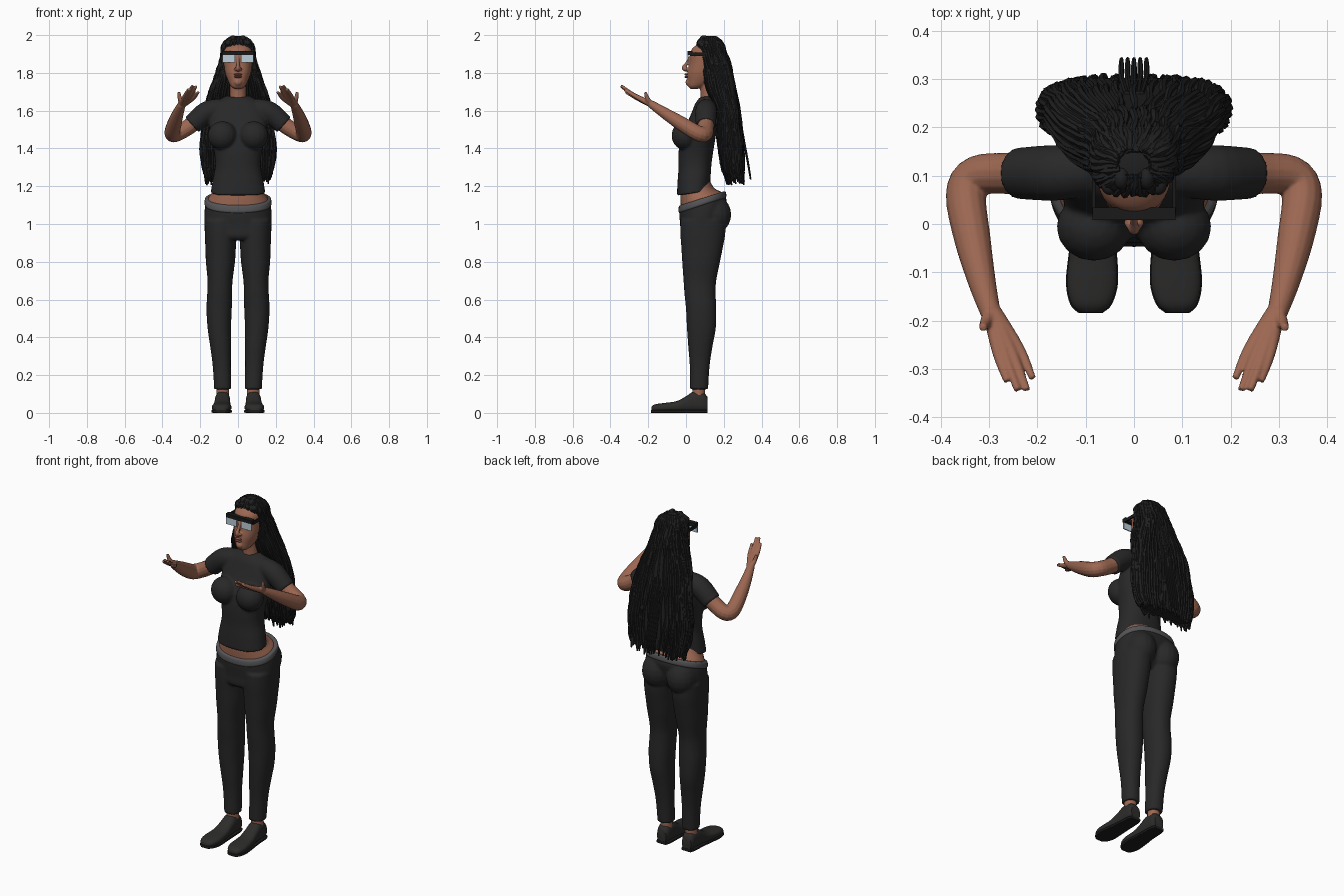
import bpy, bmesh, math, random
from mathutils import Vector

random.seed(4)
if "Cube" in bpy.data.objects:
    bpy.data.objects.remove(bpy.data.objects["Cube"])


def material(name, r, g, b):
    m = bpy.data.materials.new(name)
    m.use_nodes = True
    m.diffuse_color = (r, g, b, 1)
    m.node_tree.nodes["Principled BSDF"].inputs["Base Color"].default_value = (r, g, b, 1)
    return m


SKIN = material("skin brown", .33, .135, .083)
CLOTH = material("charcoal cloth", .021, .021, .021)
HAIR = material("black hair", .014, .014, .014)
BAND = material("grey waistband", .09, .09, .095)
SHOE = material("shoe charcoal", .026, .025, .024)
SOLE = material("sole black", .012, .012, .012)
LENS = material("pale blue lens", .5, .61, .69)
FRAME = material("frame black", .01, .01, .011)
LIP = material("lip brown", .24, .08, .06)


def spline(rows, n=4):
    """Catmull-Rom interpolation of equal-length rows."""
    out = []
    for i in range(len(rows) - 1):
        a, b, c, d = (rows[max(0, min(len(rows) - 1, i + k))] for k in (-1, 0, 1, 2))
        for s in range(n):
            t = s / n
            out.append([.5 * (2 * q + (r - p) * t + (2 * p - 5 * q + 4 * r - w) * t * t
                              + (3 * q - p - 3 * r + w) * t ** 3) for p, q, r, w in zip(a, b, c, d)])
    return out + [list(rows[-1])]


def upright(rows, power=2, slope=0, n=40):
    """Rings stacked in z; row = z, centre x, half width, front y, back y."""
    rings = []
    for z, cx, rx, y0, y1 in spline(rows):
        ring = []
        for k in range(n):
            a = math.tau * k / n
            c, s = (math.copysign(abs(f) ** (2 / power), f) for f in (math.cos(a), math.sin(a)))
            y = (y0 + y1) / 2 + s * (y1 - y0) / 2
            ring.append(Vector((cx + rx * c, y, z + slope * (y - .085))))
        rings.append(ring)
    return rings


def lengthwise(rows, power):
    """Rings stacked along y; row = y, centre x, half width, low z, high z."""
    return [[Vector((p.x, p.z, p.y)) for p in ring] for ring in upright(rows, power)]


def ball(centre, radii, n=16):
    c, r = Vector(centre), Vector(radii)
    return [[c + Vector((r.x * math.sin(v) * math.cos(u), r.y * math.sin(v) * math.sin(u), r.z * math.cos(v)))
             for u in (math.tau * k / n for k in range(n))]
            for v in (.05 + (math.pi - .1) * j / 10 for j in range(11))]


def tube(rows, n=14, steps=4):
    """Round tube; row = x, y, z, radius."""
    rows = spline(rows, steps)
    pts = [Vector(r[:3]) for r in rows]
    side, rings = None, []
    for i, p in enumerate(pts):
        t = (pts[min(i + 1, len(pts) - 1)] - pts[max(i - 1, 0)]).normalized()
        side = t.orthogonal() if side is None else side - t * side.dot(t)
        side.normalize()
        up = t.cross(side)
        rings.append([p + (side * math.cos(a) + up * math.sin(a)) * rows[i][3]
                      for a in (math.tau * k / n for k in range(n))])
    return rings


def flip(rings):
    return [[Vector((-p.x, p.y, p.z)) for p in ring] for ring in rings]


def pair(*lofts):
    return [*lofts, *(flip(r) for r in lofts)]


def build(name, mat, lofts, voxel=0, soften=4):
    """Skin every ring stack; optionally fuse them into one smooth surface."""
    bm = bmesh.new()
    for rings in lofts:
        vs = [[bm.verts.new(p) for p in ring] for ring in rings]
        for a, b in zip(vs, vs[1:]):
            for k in range(len(a)):
                j = (k + 1) % len(a)
                bm.faces.new((a[k], a[j], b[j], b[k]))
        bm.faces.new(vs[0])
        bm.faces.new(vs[-1])
    bmesh.ops.recalc_face_normals(bm, faces=bm.faces)
    me = bpy.data.meshes.new(name)
    bm.to_mesh(me)
    bm.free()
    me.materials.append(mat)
    ob = bpy.data.objects.new(name, me)
    bpy.context.collection.objects.link(ob)
    if voxel:
        m = ob.modifiers.new("fuse", "REMESH")
        m.mode, m.voxel_size, m.use_smooth_shade = "VOXEL", voxel, True
        m = ob.modifiers.new("soften", "SMOOTH")
        m.factor, m.iterations = .5, soften
    bpy.ops.object.select_all(action="DESELECT")
    ob.select_set(True)
    bpy.context.view_layer.objects.active = ob
    bpy.ops.object.shade_smooth_by_angle(angle=math.radians(50))
    return ob


def box(name, mat, lo, hi):
    x0, y0, z0 = lo
    x1, y1, z1 = hi
    return build(name, mat, [[[Vector(q) for q in ((x0, y0, z), (x1, y0, z), (x1, y1, z), (x0, y1, z))]
                              for z in (z0, z1)]])


# Head, nose, chin and neck
head = upright([(1.715, 0, .02, .025, .06), (1.73, 0, .038, .01, .10), (1.76, 0, .054, .008, .15),
                (1.80, 0, .068, .008, .18), (1.85, 0, .075, .018, .195), (1.90, 0, .077, .022, .195),
                (1.93, 0, .071, .034, .19), (1.955, 0, .052, .068, .17), (1.963, 0, .02, .1, .13)], 2.2)
nose = tube([(0, .022, 1.885, .007), (0, .003, 1.85, .009), (0, -.012, 1.825, .012), (0, .004, 1.815, .011)])
nostrils = pair(ball((.012, .002, 1.82), (.009, .012, .008)))
neck = tube([(0, .125, 1.62, .052), (0, .12, 1.68, .044), (0, .115, 1.75, .043)])
build("head_and_neck", SKIN, [head, nose, neck, ball((0, .013, 1.75), (.022, .016, .018)), *nostrils], .005, 3)
build("lips", LIP, [ball((0, .002, z), (.021, .01, .006)) for z in (1.791, 1.779)])

# Glasses
box("glasses_bar", FRAME, (-.086, .008, 1.895), (.086, .034, 1.917))
for word, s in (("left", 1), ("right", -1)):
    xs = sorted((s * .015, s * .083))
    box(word + "_lens", LENS, (xs[0], .008, 1.856), (xs[1], .014, 1.897))
    xs = sorted((s * .08, s * .087))
    box(word + "_temple", FRAME, (xs[0], .02, 1.89), (xs[1], .12, 1.908))

# Arms and hands, palms up with thumbs outwards
arm = tube([(.16, .108, 1.6, .046), (.25, .105, 1.522, .043), (.325, .1, 1.478, .042), (.348, .06, 1.482, .042),
            (.335, -.03, 1.535, .038), (.315, -.12, 1.592, .029), (.297, -.185, 1.635, .021)])
wrist = (.297, -.175, 1.63, .019)
knuckles = [(.283, -.265, 1.675), (.268, -.27, 1.68), (.252, -.268, 1.677), (.238, -.258, 1.665)]
tips = [(.263, -.326, 1.712), (.241, -.344, 1.733), (.222, -.344, 1.728), (.21, -.32, 1.698)]
fingers = [tube([wrist, (*k, .0115), (*t, .0075)], 10) for k, t in zip(knuckles, tips)]
thumb = tube([(.298, -.185, 1.635, .016), (.308, -.205, 1.665, .012), (.313, -.215, 1.698, .008)], 10)
build("arms_and_hands", SKIN, pair(arm, thumb, *fingers), .004, 2)

# Shirt with short sleeves
torso = upright([(1.17, 0, .145, -.048, .125), (1.24, 0, .134, -.045, .13), (1.31, 0, .121, -.04, .135),
                 (1.38, 0, .125, -.04, .145), (1.44, 0, .14, -.035, .155), (1.50, 0, .15, -.02, .165),
                 (1.56, 0, .15, .012, .17), (1.61, 0, .14, .035, .17), (1.645, 0, .11, .05, .17),
                 (1.672, 0, .062, .073, .168)], 2.3, .15)
bust = ball((.083, -.006, 1.468), (.078, .071, .076))
sleeve = tube([(.09, .11, 1.612, .052), (.165, .106, 1.592, .058), (.244, .105, 1.525, .053)], 20)
build("shirt", CLOTH, [torso, *pair(bust, sleeve)], .007)

# Bare waist and waistband
build("midriff", SKIN, [upright([(1.10, 0, .165, -.028, .2), (1.135, 0, .158, -.028, .19),
                                 (1.17, 0, .138, -.03, .15), (1.22, 0, .122, -.03, .125)], 2.2, .3)])
build("waistband", BAND, [upright([(1.098, 0, .172, -.036, .21), (1.108, 0, .178, -.04, .214),
                                   (1.13, 0, .175, -.038, .21), (1.136, 0, .168, -.031, .202)], 2.3, .32)])

# Trousers
pelvis = upright([(1.115, 0, .17, -.035, .205), (1.08, 0, .176, -.035, .215), (1.02, 0, .178, -.03, .20),
                  (.97, 0, .172, -.028, .18), (.94, 0, .15, -.005, .15)], 2.3, .32)
leg = upright([(1.02, .09, .087, -.03, .21), (.95, .091, .085, -.03, .208), (.88, .092, .081, -.025, .196),
               (.80, .093, .077, -.02, .18), (.70, .095, .066, -.013, .16), (.63, .097, .066, -.008, .157),
               (.55, .1, .067, 0, .16), (.45, .099, .062, .005, .158), (.35, .092, .055, .012, .14),
               (.25, .086, .048, .02, .125), (.125, .081, .045, .021, .117)], 2.2)
seat = ball((.08, .15, 1.05), (.085, .09, .1))
build("trousers", CLOTH, [pelvis, *pair(leg, seat)], .007)

# Ankles and shoes
build("ankles", SKIN, pair(tube([(.081, .067, .17, .034), (.081, .067, .06, .034)])))
shoe = [(-.183, .09, .022, .005, .032), (-.165, .089, .041, .005, .045), (-.12, .087, .052, .005, .052),
        (-.05, .085, .047, .005, .062), (0, .083, .042, .005, .088), (.04, .082, .04, .005, .112),
        (.09, .082, .037, .005, .108), (.113, .082, .029, .005, .085)]
build("shoes", SHOE, pair(lengthwise(shoe, 2.6)))
build("soles", SOLE, pair(lengthwise([(y * 1.01, x, r + .002, 0, .016) for y, x, r, _, _ in shoe], 6)))

# Long hair: a core covered in braids that run from crown to ragged ends
core = upright([(1.988, 0, .03, .1, .15), (1.977, 0, .052, .08, .17), (1.95, 0, .076, .064, .195),
                (1.90, 0, .086, .078, .211), (1.85, 0, .095, .084, .23), (1.80, 0, .112, .094, .241),
                (1.70, 0, .149, .116, .262), (1.60, 0, .174, .158, .28), (1.50, 0, .187, .168, .293),
                (1.40, 0, .194, .174, .302), (1.30, 0, .186, .192, .302), (1.25, 0, .168, .213, .3)], 2.8, 0, 112)
build("hair_core", HAIR, [core])
braids = []
for k in range(0, 112, 2):
    phase, end = random.random() * 6, random.uniform(.005, .045)
    path = [(*(r[k] + Vector((math.sin(i * .7 + phase), math.cos(i * .5 + phase), 0)) * .003),
             random.uniform(.0065, .0095)) for i, r in enumerate(core)]
    x, y, z, _ = path[-1]
    path.append((x, y + .006, z - end, .004))
    braids.append(tube(path, 6, 1))
build("hair_braids", HAIR, braids)

# Loose braids trailing at the back, and cornrow bumps on the crown
build("trailing_braids", HAIR, [tube([(x * .6, .27, 1.66, .006), (x, .305, 1.45, .006), (x, .327, 1.33, .006),
                                      (x, .342, 1.235 + abs(x) * .4, .004)], 6) for x in (-.026, -.013, 0, .013, .026)])
build("crown_bumps", HAIR, pair(ball((.026, .095, 1.978), (.017, .024, .021)),
                                ball((.05, .08, 1.958), (.018, .02, .016))))
